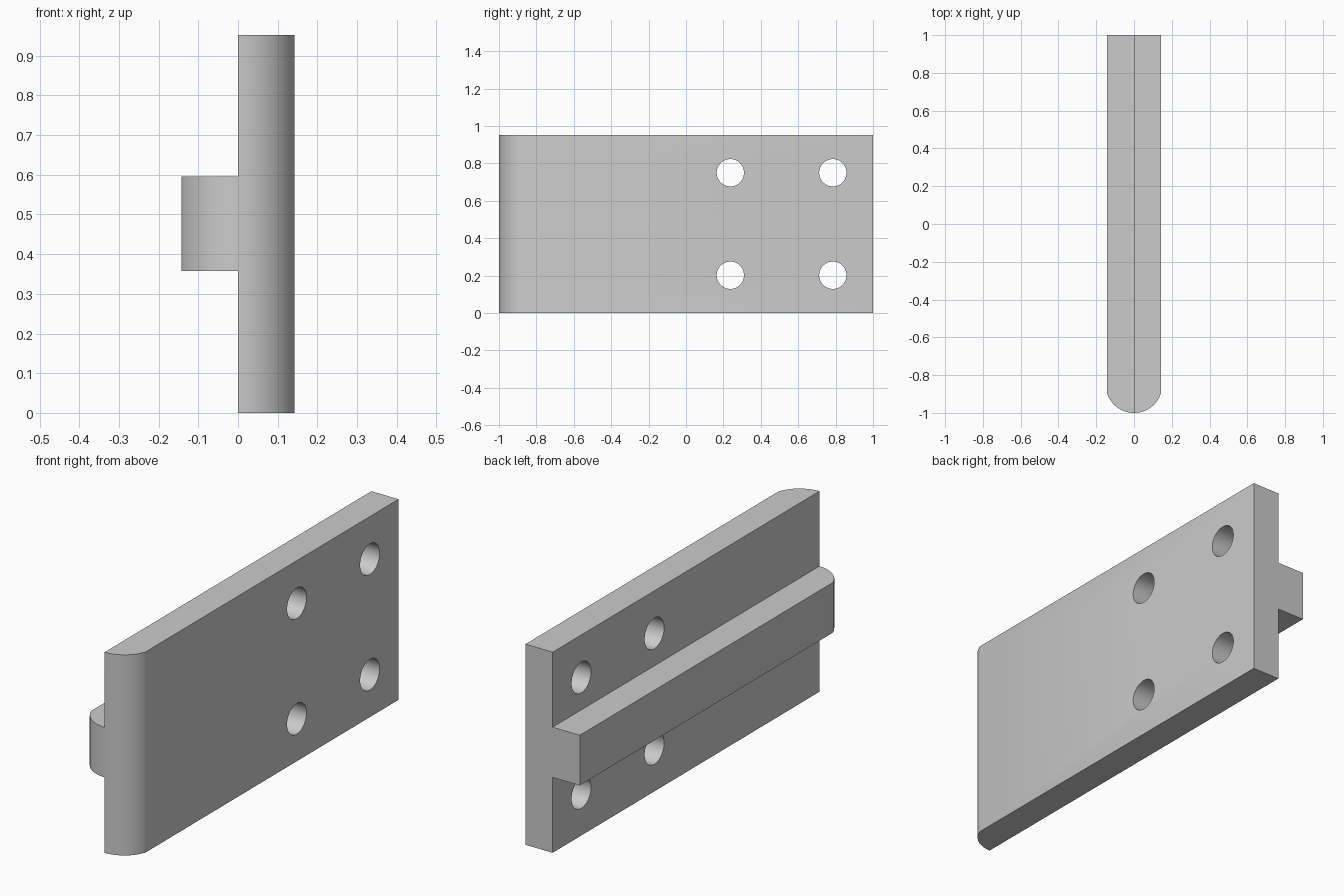
import bpy, bmesh, math
from mathutils import Matrix, Vector

if "Cube" in bpy.data.objects:
    bpy.data.objects.remove(bpy.data.objects["Cube"], do_unlink=True)

HALF_WIDTH = 0.1425
HEIGHT = 0.952
NOSE_RADIUS = 0.15
RIB_BOTTOM, RIB_TOP = 0.358, 0.596

grey = bpy.data.materials.new("plain_grey")
grey.use_nodes = True
colour = (0.6, 0.6, 0.6, 1)
grey.diffuse_color = colour
grey.node_tree.nodes["Principled BSDF"].inputs["Base Color"].default_value = colour


def make_object(name, bm):
    bmesh.ops.recalc_face_normals(bm, faces=bm.faces)
    mesh = bpy.data.meshes.new(name)
    bm.to_mesh(mesh)
    bm.free()
    mesh.materials.append(grey)
    obj = bpy.data.objects.new(name, mesh)
    bpy.context.collection.objects.link(obj)
    return obj


def rounded_bar(name, side, bottom, top, steps=16):
    """Half of a round-nosed strip, flat along x = 0, extruded upward."""
    sweep = math.asin(HALF_WIDTH / NOSE_RADIUS)
    outline = []
    for i in range(steps + 1):
        t = sweep * i / steps
        outline.append((side * NOSE_RADIUS * math.sin(t),
                        -1 + NOSE_RADIUS * (1 - math.cos(t))))
    outline += [(side * HALF_WIDTH, 1), (0, 1)]
    bm = bmesh.new()
    base = bm.faces.new([bm.verts.new((x, y, bottom)) for x, y in outline])
    lifted = bmesh.ops.extrude_face_region(bm, geom=[base], use_keep_orig=True)
    verts = [g for g in lifted["geom"] if isinstance(g, bmesh.types.BMVert)]
    bmesh.ops.translate(bm, verts=verts, vec=Vector((0, 0, top - bottom)))
    return make_object(name, bm)


def apply_boolean(target, tool, operation):
    mod = target.modifiers.new(operation.lower(), "BOOLEAN")
    mod.operation = operation
    mod.solver = "EXACT"
    mod.object = tool
    bpy.context.view_layer.objects.active = target
    bpy.ops.object.modifier_apply(modifier=mod.name)
    bpy.data.objects.remove(tool, do_unlink=True)


# Plate with a rounded front edge, and the narrow rib along its right side
plate = rounded_bar("ribbed_plate", 1, 0, HEIGHT)
rib = rounded_bar("rib", -1, RIB_BOTTOM, RIB_TOP)

# Four bolt holes through the plate
bm = bmesh.new()
for y in (0.237, 0.785):
    for z in (0.202, 0.75):
        bmesh.ops.create_cone(
            bm, cap_ends=True, segments=48, radius1=0.073, radius2=0.073, depth=0.6,
            matrix=Matrix.Translation((0, y, z)) @ Matrix.Rotation(math.pi / 2, 4, "Y"))
holes = make_object("hole_cutter", bm)
holes.hide_render = True
apply_boolean(plate, holes, "DIFFERENCE")
apply_boolean(plate, rib, "UNION")

# Smooth nose and holes, sharp corners
bpy.ops.object.select_all(action="DESELECT")
plate.select_set(True)
bpy.context.view_layer.objects.active = plate
bpy.ops.object.shade_smooth_by_angle(angle=math.radians(25))
